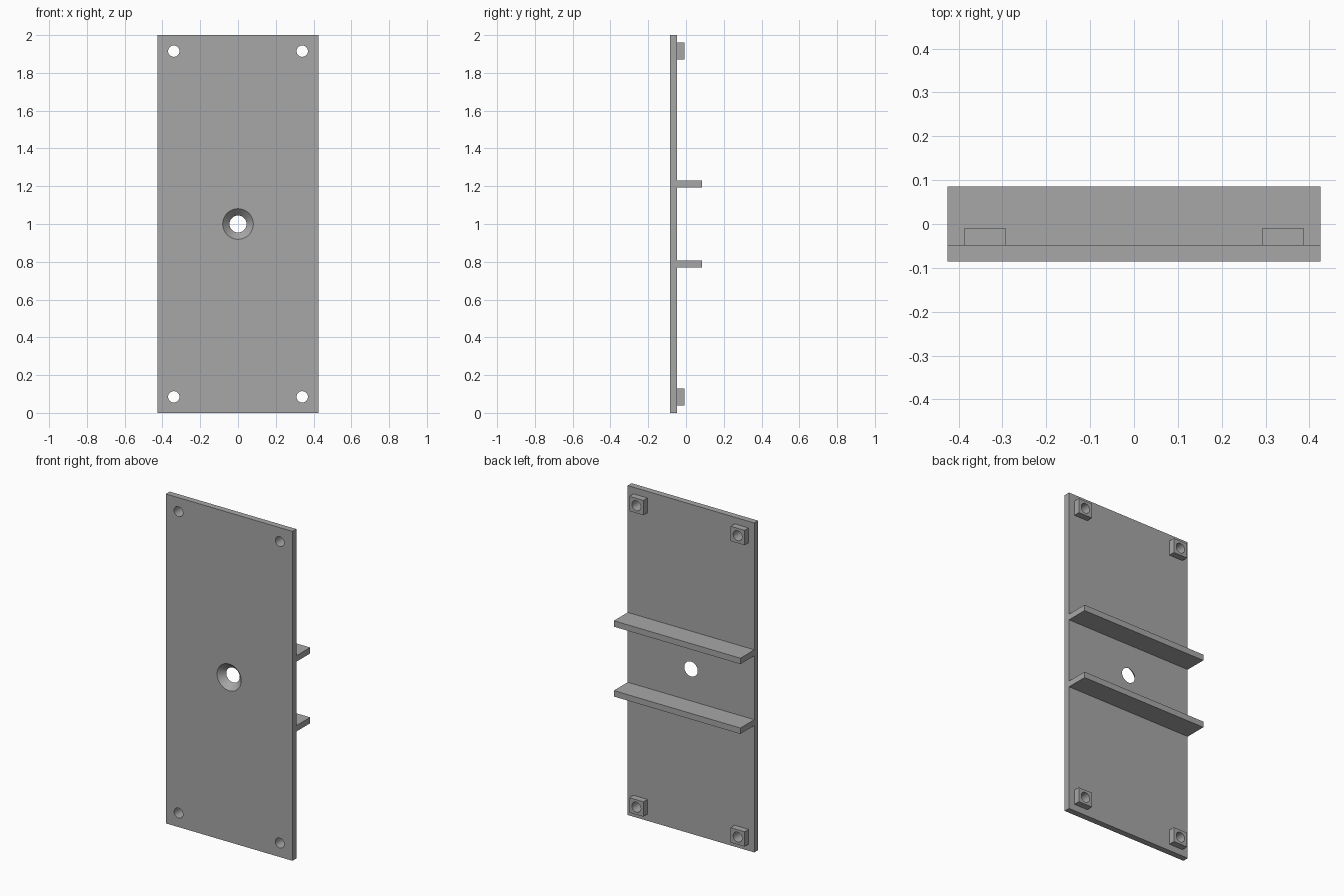
import bpy
from math import radians

cube = bpy.data.objects.get("Cube")
if cube:
    bpy.data.objects.remove(cube, do_unlink=True)

W, H = 0.425, 2.0                    # half width, height
FRONT, BACK, RIB_END, BOSS_END = -0.085, -0.048, 0.085, -0.009
HOLE_X, HOLE_Z = 0.34, 0.915         # screw hole offsets from the plate centre

grey = bpy.data.materials.new("plain grey")
grey.use_nodes = True
colour = (0.39, 0.39, 0.39, 1)
grey.diffuse_color = colour
grey.node_tree.nodes["Principled BSDF"].inputs["Base Color"].default_value = colour


def box(name, x, y, z):
    """Box spanning the given (low, high) ranges."""
    spans = (x, y, z)
    bpy.ops.mesh.primitive_cube_add(size=1, location=[sum(s) / 2 for s in spans])
    obj = bpy.context.object
    obj.name = name
    obj.scale = [s[1] - s[0] for s in spans]
    bpy.ops.object.transform_apply(location=False, rotation=False, scale=True)
    obj.data.materials.append(grey)
    return obj


def cutter(x, z, y0, y1, r0, r1):
    """Round cutter along y, radius r0 at the front and r1 at the back."""
    bpy.ops.mesh.primitive_cone_add(vertices=48, radius1=r0, radius2=r1, depth=y1 - y0,
                                    location=(x, (y0 + y1) / 2, z),
                                    rotation=(radians(-90), 0, 0))
    obj = bpy.context.object
    obj.name = "hole_cutter"
    obj.data.materials.append(grey)
    obj.hide_render = True
    return obj


def cut(obj, tool):
    mod = obj.modifiers.new("hole", 'BOOLEAN')
    mod.operation, mod.solver, mod.object = 'DIFFERENCE', 'EXACT', tool
    bpy.ops.object.select_all(action='DESELECT')
    bpy.context.view_layer.objects.active = obj
    obj.select_set(True)
    bpy.ops.object.modifier_apply(modifier=mod.name)


# Face plate
plate = box("face_plate", (-W, W), (FRONT, BACK), (0, H))
parts, tools = [plate], []

# Two shelf ribs across the back
for label, z in (("lower", 0.77), ("upper", 1.194)):
    box(label + "_rib", (-W, W), (BACK, RIB_END), (z, z + 0.036))

# Corner bosses with screw holes through boss and plate
for side, sx in (("left", 1), ("right", -1)):
    for level, sz in (("upper", 1), ("lower", -1)):
        x, z = sx * HOLE_X, H / 2 + sz * HOLE_Z
        boss = box(f"{level}_{side}_boss", (x - 0.047, x + 0.047),
                   (BACK, BOSS_END), (z - 0.045, z + 0.045))
        tool = cutter(x, z, FRONT - 0.1, BOSS_END + 0.1, 0.03, 0.03)
        cut(boss, tool)
        cut(plate, tool)
        parts.append(boss)
        tools.append(tool)

# Countersunk centre hole, its cone running on past both plate faces
depth = BACK - FRONT
slope, over = (0.081 - 0.045) / depth, 0.01
sink = cutter(0, H / 2, FRONT - over, BACK + over,
              0.081 + slope * over, 0.045 - slope * over)
cut(plate, sink)
tools.append(sink)

for tool in tools:
    bpy.data.objects.remove(tool, do_unlink=True)

# Smooth hole walls, sharp box edges
for obj in parts:
    bpy.ops.object.select_all(action='DESELECT')
    bpy.context.view_layer.objects.active = obj
    obj.select_set(True)
    bpy.ops.object.shade_smooth_by_angle(angle=radians(30))
